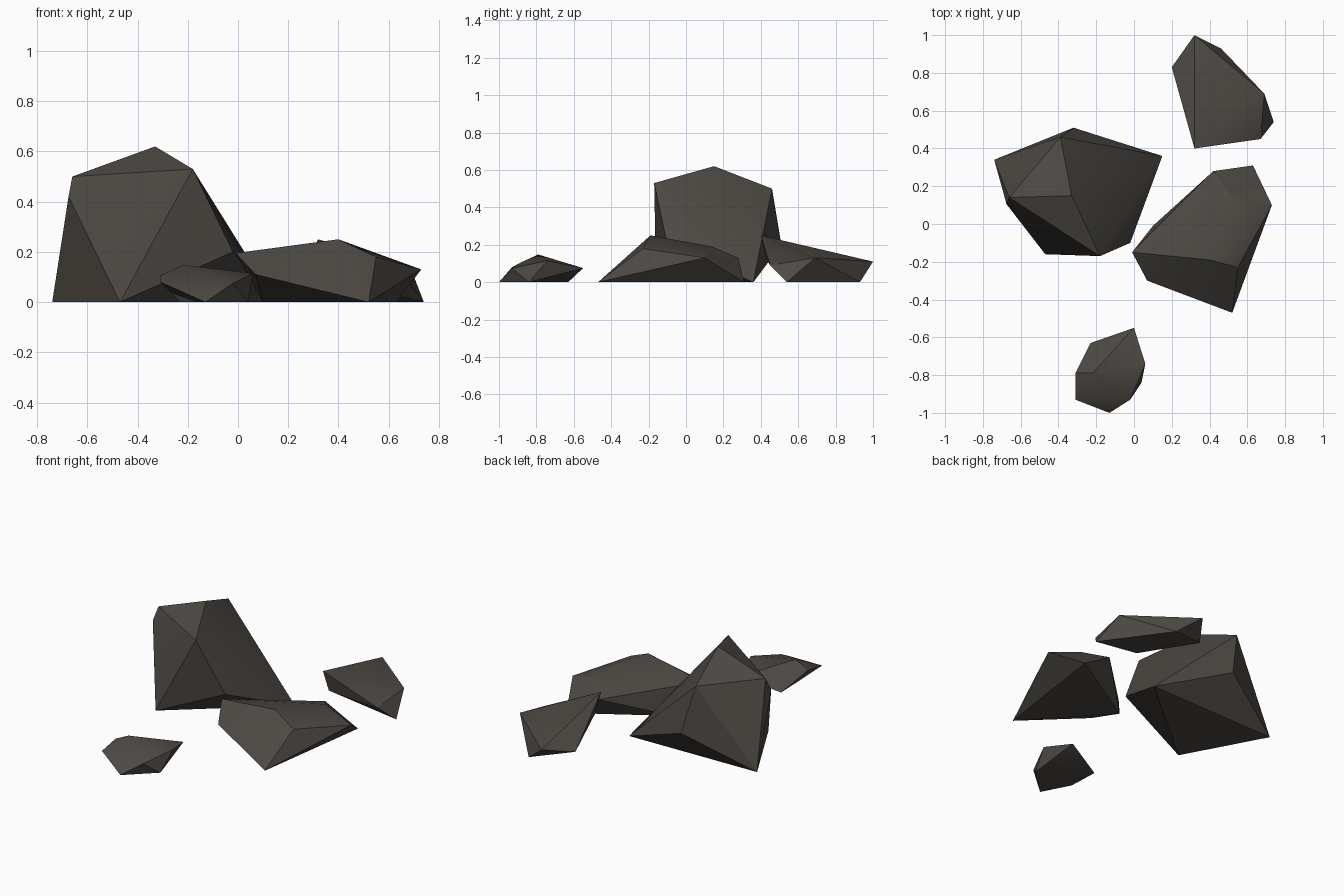
import bpy, bmesh, math

# One flat stone colour shared by every rock
stone = bpy.data.materials.new("dark_stone")
stone.diffuse_color = (0.075, 0.066, 0.057, 1.0)


def make_rock(name, corners):
    """Chiselled rock: convex hull around its corner points."""
    bm = bmesh.new()
    for c in corners:
        bm.verts.new(c)
    hull = bmesh.ops.convex_hull(bm, input=bm.verts[:])
    loose = [v for v in bm.verts if not v.link_faces]
    bmesh.ops.delete(bm, geom=loose, context='VERTS')
    bmesh.ops.recalc_face_normals(bm, faces=bm.faces[:])
    mesh = bpy.data.meshes.new(name)
    bm.to_mesh(mesh)
    bm.free()
    mesh.materials.append(stone)
    rock = bpy.data.objects.new(name, mesh)
    bpy.context.collection.objects.link(rock)
    # Soft shading over shallow facets, crisp edges elsewhere
    bpy.ops.object.select_all(action='DESELECT')
    rock.select_set(True)
    bpy.context.view_layer.objects.active = rock
    bpy.ops.object.shade_smooth_by_angle(angle=math.radians(30))


# Tall boulder: base, overhanging waist, crown
make_rock("boulder", [
    (-0.74, 0.34, 0), (-0.47, -0.16, 0), (0.15, 0.36, 0),
    (-0.02, -0.10, 0.20), (-0.32, 0.51, 0.20), (-0.675, 0.105, 0.42),
    (-0.66, 0.14, 0.50), (-0.39, 0.46, 0.50),
    (-0.18, -0.17, 0.53), (-0.33, 0.15, 0.62)])

# Low ridged slab beside the boulder
make_rock("ridged_slab", [
    (0.52, -0.47, 0), (0.63, 0.31, 0), (0.10, -0.01, 0),
    (0.07, -0.30, 0.11), (0.73, 0.10, 0.13), (0.42, 0.28, 0.13),
    (-0.01, -0.15, 0.195), (0.52, 0.14, 0.19),
    (0.55, -0.23, 0.18), (0.40, -0.19, 0.25)])

# Tilted slab at the back
make_rock("tilted_slab", [
    (0.74, 0.54, 0), (0.46, 0.93, 0), (0.34, 0.43, 0.12),
    (0.20, 0.83, 0.065), (0.67, 0.45, 0.09), (0.69, 0.69, 0.13),
    (0.32, 1.0, 0.11), (0.32, 0.40, 0.25)])

# Small stone at the front
make_rock("small_stone", [
    (-0.13, -1.0, 0), (0.04, -0.84, 0), (-0.23, -0.63, 0),
    (-0.31, -0.93, 0.08), (-0.02, -0.93, 0.075), (0.0, -0.55, 0.075),
    (-0.31, -0.79, 0.105), (0.06, -0.74, 0.115),
    (-0.11, -0.88, 0.107), (-0.22, -0.79, 0.148)])
